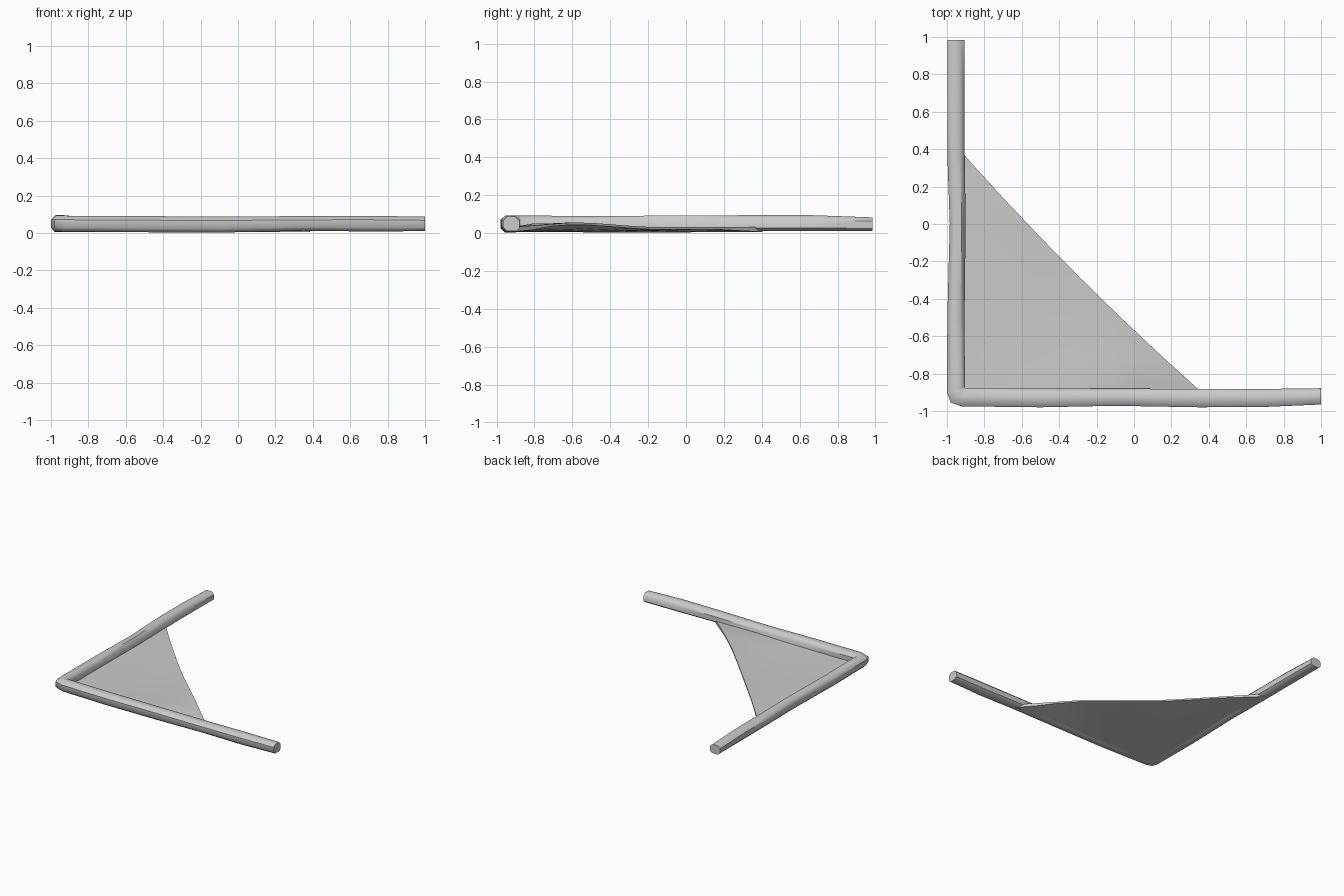
import bpy, bmesh
from mathutils import Vector

if "Cube" in bpy.data.objects:
    bpy.data.objects.remove(bpy.data.objects["Cube"])


def finish(bm, name, angle=0.8):
    bmesh.ops.recalc_face_normals(bm, faces=bm.faces)
    me = bpy.data.meshes.new(name)
    bm.to_mesh(me)
    bm.free()
    ob = bpy.data.objects.new(name, me)
    bpy.context.collection.objects.link(ob)
    bpy.ops.object.select_all(action='DESELECT')
    ob.select_set(True)
    bpy.context.view_layer.objects.active = ob
    bpy.ops.object.shade_smooth_by_angle(angle=angle)
    return ob


# Rounded rail section: (outer-to-inner fraction, height fraction)
SECTION = [(0.22, 0), (0.78, 0), (1, 0.2), (1, 0.72), (0.75, 1),
           (0.25, 1), (0, 0.75), (0, 0.25)]

# Rail stations: outer x, y, inner x, y, bottom z, top z
STATIONS = [
    (1.0, -0.965, 1.0, -0.878, 0.010, 0.087),
    (0.7, -0.978, 0.7, -0.882, 0.008, 0.092),
    (0.35, -0.98, 0.35, -0.882, 0.012, 0.090),
    (-0.1, -0.972, -0.1, -0.88, 0.002, 0.088),
    (-0.5, -0.98, -0.5, -0.88, 0.004, 0.090),
    (-0.92, -0.975, -0.898, -0.878, 0.008, 0.092),
    (-0.98, -0.955, -0.902, -0.876, 0.008, 0.094),
    (-1.0, -0.90, -0.904, -0.872, 0.008, 0.092),
    (-0.998, -0.5, -0.906, -0.5, 0.004, 0.091),
    (-0.985, 0.0, -0.900, 0.0, 0.004, 0.092),
    (-0.998, 0.37, -0.905, 0.37, 0.010, 0.095),
    (-0.998, 0.65, -0.906, 0.65, 0.010, 0.095),
    (-0.998, 0.985, -0.906, 0.985, 0.010, 0.083),
]

# L-shaped frame swept through the stations
bm = bmesh.new()
rings = []
for ox, oy, ix, iy, lo, hi in STATIONS:
    rings.append([bm.verts.new((ox + (ix - ox) * t, oy + (iy - oy) * t,
                                lo + (hi - lo) * h)) for t, h in SECTION])
n = len(SECTION)
for a, b in zip(rings, rings[1:]):
    for i in range(n):
        j = (i + 1) % n
        bm.faces.new((a[i], a[j], b[j], b[i]))
bm.faces.new(rings[0])
bm.faces.new(rings[-1])
finish(bm, "corner_frame")

# Triangular web between the rails, thinning toward the free edge
N = 12
A, B, C = Vector((-0.94, -0.92)), Vector((0.385, -0.92)), Vector((-0.94, 0.405))


def web_point(i, j, top):
    u, v = i / N, j / N
    p = A + (B - A) * u + (C - A) * v
    edge = u + v                      # 1 along the free edge
    rise = 0.028 * edge * max(0, 1 - abs(u - 0.72) / 0.28) if v > 0 else 0
    dip = 0.008 * 27 * u * v * (1 - edge)
    z = 0.031 + rise - dip
    if not top:
        z = 0.006 + (z - 0.018) * max(0, edge - 0.4) / 0.6 * min(1, 6 * min(u, v))
    p = p - Vector((1, 1)) * 0.02 * 4 * u * v * edge   # free edge bows inward
    return (p.x, p.y, z)


bm = bmesh.new()
layers = []
for top in (True, False):
    g = {(i, j): bm.verts.new(web_point(i, j, top))
         for i in range(N + 1) for j in range(N + 1 - i)}
    layers.append(g)
    for i in range(N):
        for j in range(N - i):
            if i + j < N - 1:
                bm.faces.new((g[i, j], g[i + 1, j], g[i + 1, j + 1], g[i, j + 1]))
            else:
                bm.faces.new((g[i, j], g[i + 1, j], g[i, j + 1]))
# Rim joining the two sides
rim = ([(i, 0) for i in range(N)] + [(N - k, k) for k in range(N)]
       + [(0, N - k) for k in range(N)])
t, b = layers
for p, q in zip(rim, rim[1:] + rim[:1]):
    bm.faces.new((t[p], t[q], b[q], b[p]))
finish(bm, "web_panel")
